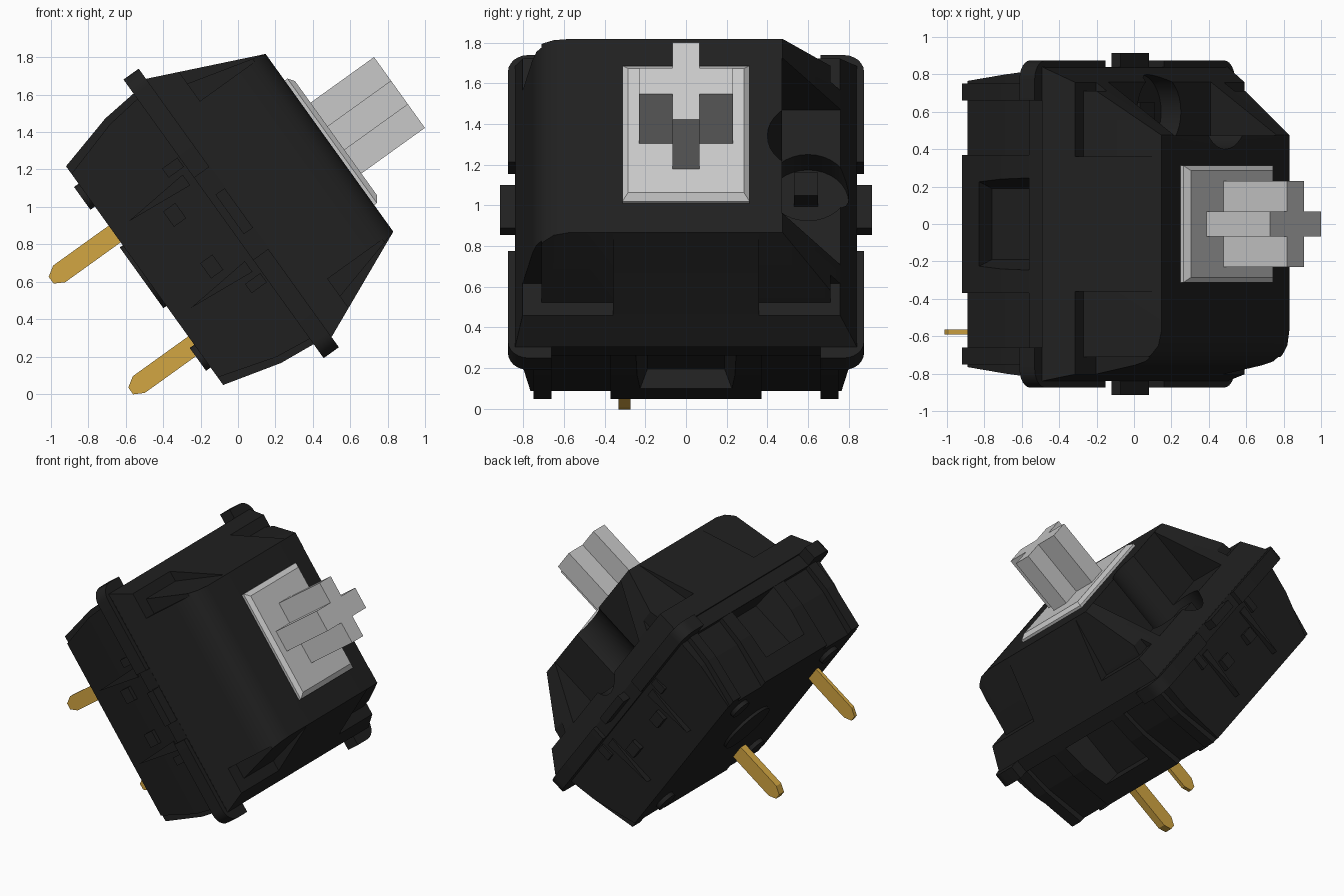
import bpy, bmesh, math
from mathutils import Matrix, Vector

if "Cube" in bpy.data.objects:
    bpy.data.objects.remove(bpy.data.objects["Cube"])

# The switch is built upright, then every part is tilted about y
TILT = (Matrix.Translation((0, 0, 1)) @ Matrix.Rotation(math.radians(54.3), 4, 'Y')
        @ Matrix.Translation((0.007, 0, 0)))


def material(name, rgb):
    m = bpy.data.materials.new(name)
    m.diffuse_color = (*rgb, 1)
    m.use_nodes = True
    m.node_tree.nodes["Principled BSDF"].inputs["Base Color"].default_value = m.diffuse_color
    return m


BLACK = material("black_plastic", (0.0145, 0.0145, 0.0145))
GREY = material("light_grey_plastic", (0.58, 0.58, 0.58))
GOLD = material("gold_metal", (0.65, 0.38, 0.055))


def finish(name, bm, mat):
    bmesh.ops.recalc_face_normals(bm, faces=bm.faces)
    me = bpy.data.meshes.new(name)
    bm.to_mesh(me)
    bm.free()
    ob = bpy.data.objects.new(name, me)
    bpy.context.collection.objects.link(ob)
    me.materials.append(mat)
    ob.matrix_world = TILT
    return ob


def loft(name, rings, mat):
    bm = bmesh.new()
    rows = [[bm.verts.new(p) for p in r] for r in rings]
    n = len(rows[0])
    for a, b in zip(rows, rows[1:]):
        for i in range(n):
            j = (i + 1) % n
            bm.faces.new((a[i], a[j], b[j], b[i]))
    bm.faces.new(rows[0])
    bm.faces.new(rows[-1])
    return finish(name, bm, mat)


def prism(name, pts, a, b, axis, mat=BLACK):
    place = {'x': lambda p, t: (t, p[0], p[1]),
             'y': lambda p, t: (p[0], t, p[1]),
             'z': lambda p, t: (p[0], p[1], t)}[axis]
    return loft(name, [[place(p, t) for p in pts] for t in (a, b)], mat)


def box(name, x, y, z, mat=BLACK):
    return prism(name, [(x[0], y[0]), (x[1], y[0]), (x[1], y[1]), (x[0], y[1])],
                 z[0], z[1], 'z', mat)


def tapered(name, layers, mat=BLACK):
    return loft(name, [[(-u, -v, w), (u, -v, w), (u, v, w), (-u, v, w)]
                       for u, v, w in layers], mat)


def circle(cx, cy, r, n=32):
    return [(cx + r * math.cos(2 * math.pi * i / n),
             cy + r * math.sin(2 * math.pi * i / n)) for i in range(n)]


def cut(ob, cutters):
    bpy.context.view_layer.objects.active = ob
    for c in cutters:
        m = ob.modifiers.new("cut", 'BOOLEAN')
        m.operation, m.solver, m.object = 'DIFFERENCE', 'EXACT', c
        bpy.ops.object.modifier_apply(modifier=m.name)
        bpy.data.objects.remove(c)


def smooth(ob):
    bpy.ops.object.select_all(action='DESELECT')
    ob.select_set(True)
    bpy.context.view_layer.objects.active = ob
    bpy.ops.object.shade_smooth_by_angle(angle=math.radians(30))


SIDES = (-1, 1)
CORNERS = [(s, t) for s in SIDES for t in SIDES]

# Upper housing: rounded on one side, chamfered on the other, sloped ends
side = [(-0.84, 0), (-0.80, 0.18), (-0.755, 0.42), (-0.735, 0.49), (-0.70, 0.54),
        (-0.65, 0.58), (-0.57, 0.597), (0.475, 0.597), (0.755, 0.17), (0.84, 0)]
upper = loft("upper_housing", [[(s * (0.85 - 0.265 * w / 0.597), y, w) for y, w in side]
                               for s in SIDES], BLACK)
cutters = []
for s, t in CORNERS:
    # latch recesses at the four corners
    cutters.append(prism("recess_cutter", [(s * 0.70, 0.165), (s * 0.585, 0.6), (s * 0.585, 0.8),
                                           (s * 1.1, 0.8), (s * 1.1, 0.165)],
                         t * 0.36, t * 0.715, 'y'))
    cutters.append(box("corner_cutter", sorted((s * 0.585, s * 1.1)),
                       sorted((t * 0.71, t * 1.0)), (0.165, 0.8)))
# open bay between two chamfered fins, with a round light opening in its floor
cutters.append(box("bay_cutter", (-0.47, 0.47), (0.472, 1.0), (0.16, 0.9)))
cutters.append(prism("light_cutter", circle(0, 0.6, 0.2), 0.03, 0.9, 'z'))
cut(upper, cutters)
smooth(upper)
box("light_opening_divider", (-0.12, 0.02), (0.53, 0.65), (0.02, 0.12))

# Plate flange with four rounded corner lips and two side tabs
box("flange", (-0.83, 0.83), (-0.84, 0.84), (-0.10, 0.004))
for s, t in CORNERS:
    arc = [(0.817 + 0.1 * math.cos(a * math.pi / 12), 0.775 + 0.1 * math.sin(a * math.pi / 12))
           for a in range(7)]
    lip = [(0.27, 0.66), (0.917, 0.66)] + arc + [(0.27, 0.875)]
    smooth(prism("corner_lip", [(s * x, t * y) for x, y in lip], -0.10, 0.0, 'z'))
for t in SIDES:
    box("side_tab", (-0.13, 0.13), sorted((t * 0.80, t * 0.915)), (-0.06, 0.0))

# Lower housing, with a thicker pocketed block and ribs at each end
END = [(0.825, -0.10), (0.805, -0.30), (0.72, -0.62)]
core = tapered("lower_housing", [(0.79, 0.82, -0.10), (0.765, 0.80, -0.30), (0.67, 0.765, -0.62)])
block = prism("end_block", [(u, w) for u, w in END] + [(-u, w) for u, w in END[::-1]],
              -0.37, 0.37, 'y')
for part in (core, block):
    cut(part, [prism("pocket_cutter", [(s * 0.64, -0.19), (s * 0.64, 0.19),
                                       (s * 1.0, 0.30), (s * 1.0, -0.30)], -0.48, -0.101, 'z')
               for s in SIDES])
for s, t in CORNERS:
    prism("corner_rib", [(s * u, w) for u, w in END] + [(s * 0.5, -0.62), (s * 0.5, -0.10)],
          t * 0.66, t * 0.75, 'y')
    # wedge ribs, latches and small blocks on the side walls
    prism("wedge_rib", [(s * 0.25, -0.14), (s * 0.32, -0.14), (s * 0.285, -0.52)],
          t * 0.74, t * 0.825, 'y')
    box("side_latch", sorted((s * 0.12, s * 0.22)), sorted((t * 0.7, t * 0.835)), (-0.34, -0.26))
    box("side_block", sorted((s * 0.35, s * 0.41)), sorted((t * 0.7, t * 0.83)), (-0.21, -0.11))
    # round feet
    smooth(prism("round_foot", circle(s * 0.53, t * 0.53, 0.075, 20), -0.65, -0.6, 'z'))
smooth(prism("centre_post", circle(0, 0, 0.2), -0.64, -0.6, 'z'))

# Stem: slab with bevelled rim and a cross on top
tapered("stem_slab", [(0.41, 0.312, 0.55), (0.41, 0.312, 0.615), (0.375, 0.285, 0.64)], GREY)
a, b, c, d = 0.233, 0.066, 0.078, 0.23
cross = [(a, -b), (a, b), (c, b), (c, d), (-c, d), (-c, b),
         (-a, b), (-a, -b), (-c, -b), (-c, -d), (c, -d), (c, -b)]
prism("stem_cross", cross, 0.6, 1.058, 'z', GREY)

# Contact pins with pointed tips
for u, v, half in ((-0.274, -0.578, 0.014), (0.455, -0.302, 0.029)):
    prism("contact_pin", [(u - 0.055, -0.55), (u + 0.055, -0.55), (u + 0.055, -0.985),
                          (u + 0.025, -1.04), (u - 0.02, -1.04), (u - 0.055, -0.985)],
          v - half, v + half, 'y', GOLD)
